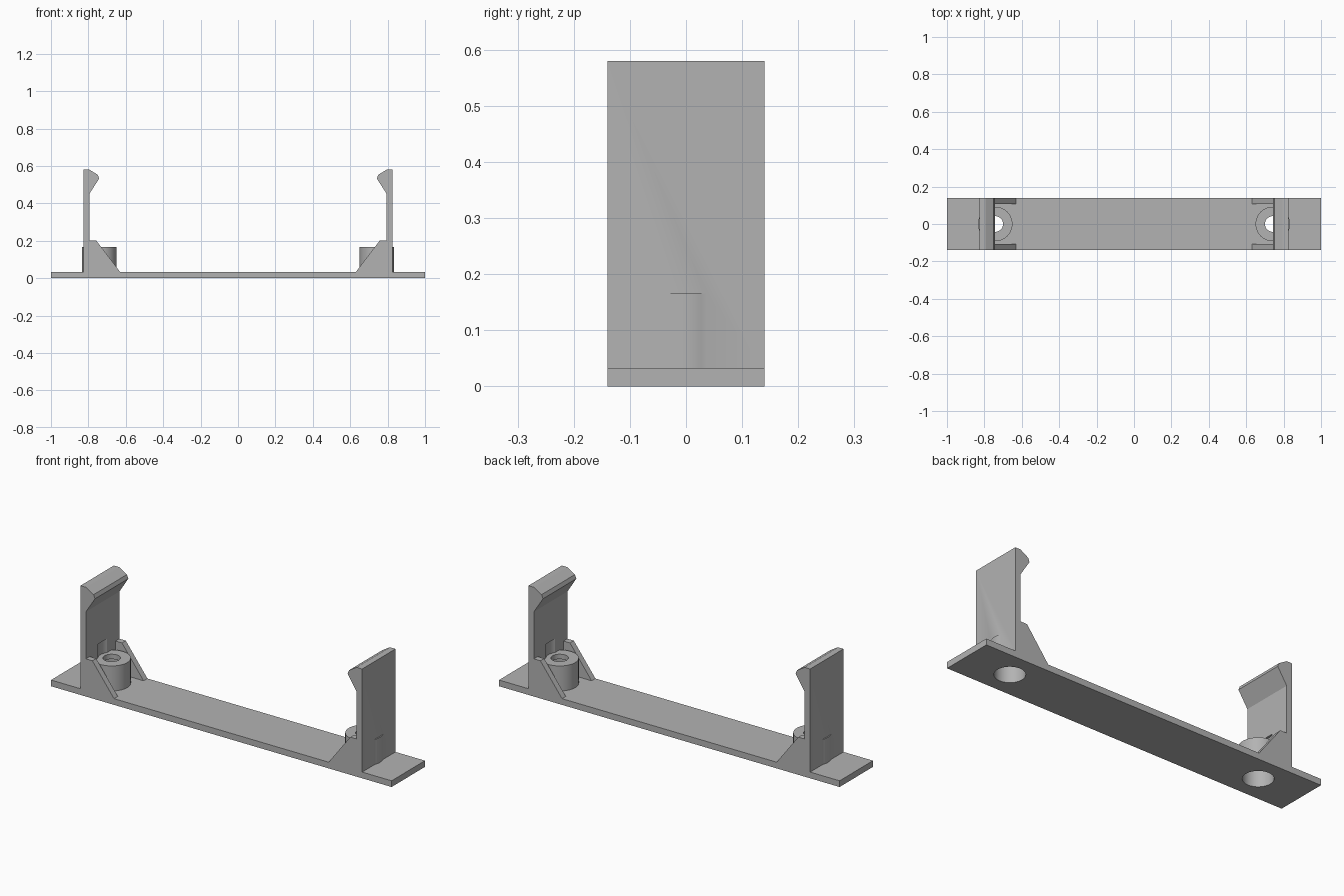
import bpy, bmesh, math

cube = bpy.data.objects.get("Cube")
if cube:
    bpy.data.objects.remove(cube, do_unlink=True)

HALF_DEPTH = 0.14
PLATE_TOP = 0.033
BOSS_X = 0.742

grey = bpy.data.materials.new("mid grey plastic")
grey.use_nodes = True
grey.diffuse_color = (0.45, 0.45, 0.45, 1)
grey.node_tree.nodes["Principled BSDF"].inputs["Base Color"].default_value = grey.diffuse_color


def add_object(name, bm):
    bmesh.ops.recalc_face_normals(bm, faces=bm.faces)
    mesh = bpy.data.meshes.new(name)
    bm.to_mesh(mesh)
    bm.free()
    mesh.materials.append(grey)
    obj = bpy.data.objects.new(name, mesh)
    bpy.context.collection.objects.link(obj)
    return obj


def extrude_profile(name, points, y0, y1, side=1):
    """Extrude an x-z outline along y."""
    bm = bmesh.new()
    face = bm.faces.new([bm.verts.new((side * x, y0, z)) for x, z in points])
    new = bmesh.ops.extrude_face_region(bm, geom=[face])["geom"]
    verts = [v for v in new if isinstance(v, bmesh.types.BMVert)]
    bmesh.ops.translate(bm, verts=verts, vec=(0, y1 - y0, 0))
    return add_object(name, bm)


def cylinder(name, x, radius, z0, z1):
    bm = bmesh.new()
    bmesh.ops.create_cone(bm, cap_ends=True, segments=64, radius1=radius,
                          radius2=radius, depth=z1 - z0)
    bmesh.ops.translate(bm, verts=bm.verts, vec=(x, 0, (z0 + z1) / 2))
    return add_object(name, bm)


def combine(target, other, operation):
    """Apply one boolean and discard the operand."""
    mod = target.modifiers.new(operation.lower(), "BOOLEAN")
    mod.operation = operation
    mod.solver = "EXACT"
    mod.object = other
    graph = bpy.context.evaluated_depsgraph_get()
    result = bpy.data.meshes.new_from_object(target.evaluated_get(graph))
    target.modifiers.clear()
    target.data = result
    bpy.data.objects.remove(other, do_unlink=True)


# Long flat base plate
bracket = extrude_profile("clip_bracket", [(-1, 0), (1, 0), (1, PLATE_TOP), (-1, PLATE_TOP)],
                          -HALF_DEPTH, HALF_DEPTH)

# Outlines of the hooked upright and its triangular brace
upright = [(0.827, 0.015), (0.827, 0.58), (0.795, 0.58), (0.75, 0.553),
           (0.742, 0.533), (0.795, 0.45), (0.795, 0.015)]
brace = [(0.81, 0.015), (0.81, 0.2), (0.757, 0.2), (0.63, PLATE_TOP), (0.63, 0.015)]

for side in (-1, 1):
    x = side * BOSS_X
    # Upright, braces and screw boss
    combine(bracket, extrude_profile("upright", upright, -HALF_DEPTH, HALF_DEPTH, side), "UNION")
    for y0, y1 in ((-HALF_DEPTH, -0.108), (0.108, HALF_DEPTH)):
        combine(bracket, extrude_profile("brace", brace, y0, y1, side), "UNION")
    combine(bracket, cylinder("boss", x, 0.092, 0.015, 0.166), "UNION")
    # Wide bore from below, screw hole, and head clearance in the upright
    combine(bracket, cylinder("bore", x, 0.073, -0.1, 0.14), "DIFFERENCE")
    combine(bracket, cylinder("screw_hole", x, 0.042, 0.1, 0.2), "DIFFERENCE")
    combine(bracket, cylinder("head_clearance", x, 0.065, 0.166, 0.24), "DIFFERENCE")

# Merge flush faces
bm = bmesh.new()
bm.from_mesh(bracket.data)
bmesh.ops.remove_doubles(bm, verts=bm.verts, dist=0.0002)
bmesh.ops.dissolve_limit(bm, angle_limit=math.radians(1), verts=bm.verts, edges=bm.edges)
bm.to_mesh(bracket.data)
bm.free()

bpy.ops.object.select_all(action="DESELECT")
bracket.select_set(True)
bpy.context.view_layer.objects.active = bracket
bpy.ops.object.shade_smooth_by_angle(angle=math.radians(20))
